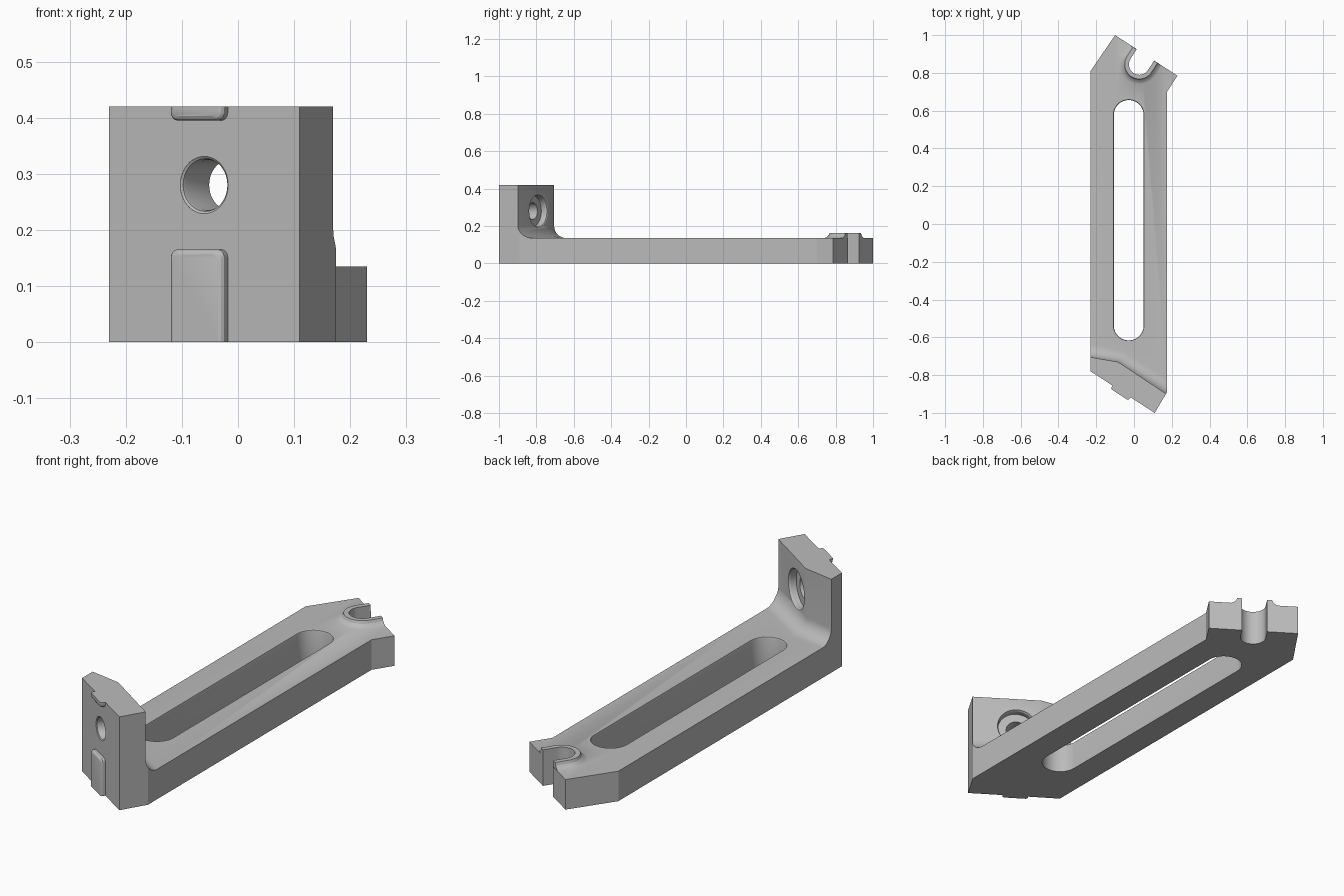
import bpy, bmesh
from math import sin, cos, pi, sqrt, radians
from mathutils import Vector

cube = bpy.data.objects.get("Cube")
if cube:
    bpy.data.objects.remove(cube, do_unlink=True)

grey = bpy.data.materials.new("plain grey")
grey.use_nodes = True
grey.diffuse_color = (0.5, 0.5, 0.5, 1)
grey.node_tree.nodes["Principled BSDF"].inputs["Base Color"].default_value = (0.5, 0.5, 0.5, 1)

TOP, HEIGHT, LEFT, RIGHT = 0.135, 0.42, -0.23, 0.175
ALONG = Vector((0.838, -0.545, 0))     # direction of the slanted end faces
INTO = Vector((0.545, 0.838, 0))       # normal of the slanted end faces
UP = Vector((0, 0, 1))


def loft(name, rings):
    """Closed solid through rings that have equal point counts."""
    bm = bmesh.new()
    loops = [[bm.verts.new(p) for p in ring] for ring in rings]
    for a, b in zip(loops, loops[1:]):
        for i in range(len(a)):
            j = (i + 1) % len(a)
            bm.faces.new((a[i], a[j], b[j], b[i]))
    bm.faces.new(loops[0])
    bm.faces.new(loops[-1])
    bmesh.ops.recalc_face_normals(bm, faces=bm.faces)
    mesh = bpy.data.meshes.new(name)
    bm.to_mesh(mesh)
    bm.free()
    mesh.materials.append(grey)
    obj = bpy.data.objects.new(name, mesh)
    bpy.context.collection.objects.link(obj)
    return obj


def combine(body, other, operation):
    """Apply an exact boolean and discard the helper."""
    mod = body.modifiers.new(operation, 'BOOLEAN')
    mod.operation, mod.object, mod.solver = operation, other, 'EXACT'
    bpy.context.view_layer.objects.active = body
    bpy.ops.object.modifier_apply(modifier=mod.name)
    bpy.data.objects.remove(other, do_unlink=True)


def arc(center, x_axis, y_axis, r, start, end, steps):
    return [center + x_axis * r * cos(a) + y_axis * r * sin(a)
            for a in (start + (end - start) * i / steps for i in range(steps + 1))]


# Base bar with slanted ends and a softened front tip
outline = [(LEFT, -0.78), (0.1, -0.994), (0.11, -1), (0.12, -0.983), (RIGHT, -0.89),
           (RIGHT, 0.70), (0.23, 0.785), (-0.1, 1), (LEFT, 0.81)]
body = loft("slotted_angle_bracket", [[Vector((x, y, z)) for x, y in outline] for z in (0, TOP)])


# Upright end wall, blended into the bar by a concave fillet
def wall_ring(z, d):
    y_right = -0.899 + d / 0.838
    corner = (RIGHT + min(0, (y_right + 0.89) * 0.59), min(y_right, -0.89))
    pts = outline[:4] + [corner, (corner[0], y_right + 0.0005),
                         (-0.085 + 0.373 * d, -0.73 + 0.95 * d), (LEFT, -0.705 + d / 0.985)]
    return [Vector((x, y, z)) for x, y in pts]


FILLET = 0.065
rings = []
for i in range(9):
    a = pi / 2 * i / 8
    rings.append(wall_ring(TOP + FILLET * (1 - cos(a)), FILLET * (1 - sin(a))))
rings.append(wall_ring(HEIGHT, 0))
combine(body, loft("upright_wall", rings), 'UNION')

# Raised locating keys on the front face
face_mid = Vector((-0.0655, -0.8866, 0))


def key(name, low, high, rounded_top):
    def ring(depth, inset):
        w, r = 0.0565 - inset, 0.014
        edge, flat = (high - inset, low) if rounded_top else (low + inset, high)
        s = 1 if rounded_top else -1
        c = face_mid - INTO * depth + UP * (edge - s * r)
        pts = arc(c + ALONG * (w - r), ALONG, UP * s, r, 0, pi / 2, 5)
        pts += arc(c - ALONG * (w - r), ALONG, UP * s, r, pi / 2, pi, 5)
        base = face_mid - INTO * depth + UP * flat
        return pts + [base - ALONG * w, base + ALONG * w]
    return loft(name, [ring(-0.015, 0), ring(0.012, 0), ring(0.017, 0.003), ring(0.02, 0.008)])


combine(body, key("lower_key", 0, 0.165, True), 'UNION')
combine(body, key("upper_key", 0.395, HEIGHT, False), 'UNION')

# Raised horseshoe rim and the open notch through the back end
notch = Vector((0.028, 0.845, 0))


def horseshoe(r, reach, z):
    c = notch + UP * z
    return arc(c, ALONG, INTO, r, pi, 2 * pi, 32) + [c + ALONG * r + INTO * reach,
                                                     c - ALONG * r + INTO * reach]


rim = [(0.105, TOP - 0.01), (0.105, TOP), (0.092, TOP + 0.006), (0.082, TOP + 0.015), (0.077, 0.162)]
combine(body, loft("horseshoe_rim", [horseshoe(r, 0.0585, z) for r, z in rim]), 'UNION')
combine(body, loft("notch_cutter", [horseshoe(0.055, 0.3, z) for z in (-0.1, 0.3)]), 'DIFFERENCE')


# Long adjustment slot with a softened upper edge
def stadium(r, z):
    x, y = Vector((1, 0, 0)), Vector((0, 1, 0))
    return (arc(Vector((-0.028, 0.577, z)), x, y, r, 0, pi, 28)
            + arc(Vector((-0.028, -0.537, z)), x, y, r, pi, 2 * pi, 28))


slot = [(0.079, -0.1), (0.079, TOP - 0.008), (0.081, TOP - 0.002), (0.084, TOP), (0.084, 0.3)]
combine(body, loft("slot_cutter", [stadium(r, z) for r, z in slot]), 'DIFFERENCE')

# Bolt hole through the upright with a wide counterbore behind
bore = [(-0.05, 0.051), (0, 0.051), (0.003, 0.047), (0.01, 0.045), (0.085, 0.045),
        (0.085, 0.083), (0.11, 0.083), (0.118, 0.087), (0.122, 0.095), (0.25, 0.095)]
hole = Vector((-0.06, -0.89, 0.28))
combine(body, loft("bolt_hole_cutter",
                   [arc(hole + INTO * t, ALONG, UP, r, 0, 2 * pi, 48)[:-1] for t, r in bore]),
        'DIFFERENCE')

# Smooth curved walls, crisp edges
bpy.ops.object.select_all(action='DESELECT')
body.select_set(True)
bpy.context.view_layer.objects.active = body
bpy.ops.object.shade_smooth_by_angle(angle=radians(25))
